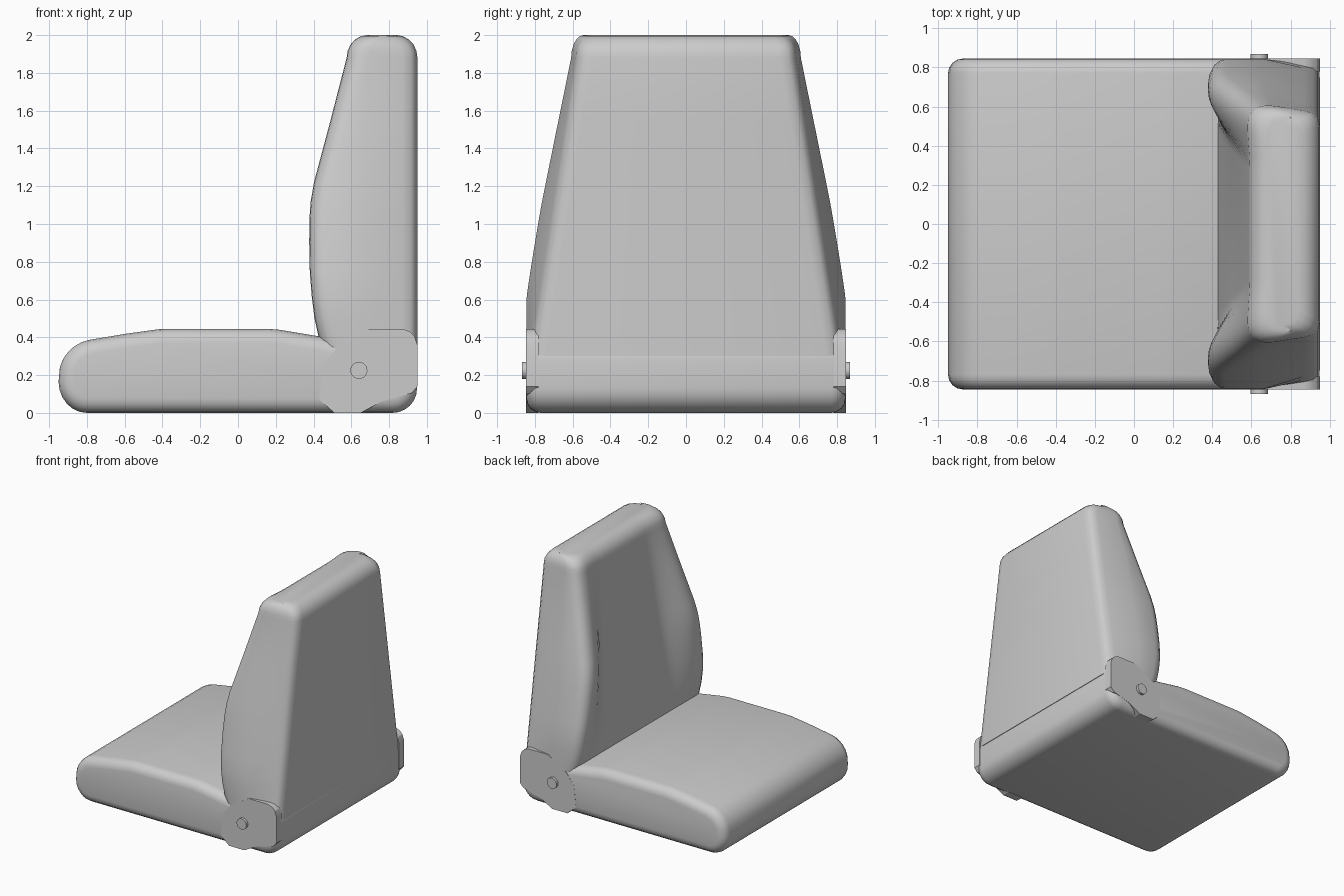
import bpy, bmesh, math

old = bpy.data.objects.get("Cube")
if old:
    bpy.data.objects.remove(old, do_unlink=True)

grey = bpy.data.materials.new("seat grey")
grey.use_nodes = True
grey.diffuse_color = (0.6, 0.6, 0.6, 1)
grey.node_tree.nodes["Principled BSDF"].inputs["Base Color"].default_value = (0.6, 0.6, 0.6, 1)


def finish(name, bm, bevel=0, angle=40):
    bmesh.ops.recalc_face_normals(bm, faces=bm.faces)
    mesh = bpy.data.meshes.new(name)
    bm.to_mesh(mesh)
    bm.free()
    mesh.materials.append(grey)
    ob = bpy.data.objects.new(name, mesh)
    bpy.context.collection.objects.link(ob)
    bpy.ops.object.select_all(action='DESELECT')
    ob.select_set(True)
    bpy.context.view_layer.objects.active = ob
    if bevel:
        mod = ob.modifiers.new("rounded_edges", 'BEVEL')
        mod.width = bevel
        mod.segments = 4
        mod.limit_method = 'ANGLE'
        mod.angle_limit = math.radians(60)
        mod.use_clamp_overlap = False
        bpy.ops.object.modifier_apply(modifier=mod.name)
    bpy.ops.object.shade_smooth_by_angle(angle=math.radians(angle))
    return ob


def loft(rings):
    """Closed skin through rings of equal length, capped at both ends."""
    bm = bmesh.new()
    rows = [[bm.verts.new(p) for p in ring] for ring in rings]
    n = len(rows[0])
    for a, b in zip(rows, rows[1:]):
        for i in range(n):
            j = (i + 1) % n
            bm.faces.new((a[i], a[j], b[j], b[i]))
    bm.faces.new(rows[0])
    bm.faces.new(rows[-1])
    return bm


def extrude_y(profile, y0, y1):
    return loft([[(x, y, z) for x, z in profile] for y in (y0, y1)])


def arc(cx, cz, rx, rz, a0, a1, steps=6):
    angles = [math.radians(a0 + (a1 - a0) * i / steps) for i in range(steps + 1)]
    return [(cx + rx * math.cos(a), cz + rz * math.sin(a)) for a in angles]


# Seat cushion: side profile extruded across the width
profile = arc(-0.8, 0.165, 0.15, 0.165, 270, 180)
profile += arc(-0.75, 0.19, 0.2, 0.2, 165, 100, 5)
profile += [(-0.6, 0.418), (-0.42, 0.443), (-0.38, 0.445), (0.16, 0.445), (0.22, 0.44),
            (0.43, 0.405), (0.6, 0.38), (0.948, 0.36)]
profile += arc(0.818, 0.13, 0.13, 0.13, 0, -90)
finish("seat_cushion", extrude_y(profile, -0.845, 0.845), bevel=0.075)


# Backrest: horizontal sections with side wings and a hollow middle
def section(z, rim, wide, inset):
    zc = min(z, 1.88)
    back = 0.95 - inset
    yb = 0.80 - (zc - 0.45) * 0.155 - inset * 0.6
    yw = wide - inset * 0.6
    hollow = 0.43 + (zc - 0.42) * 0.107 + inset
    inner = 0.45 - (zc - 0.42) * 0.115
    half = [(back, yb - 0.08), (back - 0.01, yb - 0.035), (back - 0.035, yb - 0.008),
            (back - 0.08, yb + 0.005), (max(0.66, rim + 0.12), yw), (rim + 0.09, yw),
            (rim + 0.05, yw - 0.008), (rim + 0.02, yw - 0.03), (rim + 0.004, yw - 0.065)]
    start = yw - 0.10
    for i in range(9):
        t = i / 8
        s = t * t * (3 - 2 * t)
        half.append((rim + (hollow - rim) * s, start + (inner - start) * t))
    full = half + [(x, -y) for x, y in reversed(half)]
    return [(x, y, z) for x, y in full]


rows = [(0.30, 0.465, 0.845), (0.40, 0.427, 0.845), (0.50, 0.405, 0.845), (0.62, 0.39, 0.843),
        (0.75, 0.38, 0.824), (0.90, 0.377, 0.80), (1.03, 0.378, 0.778), (1.12, 0.385, 0.762),
        (1.22, 0.402, 0.742), (1.55, 0.49, 0.675), (1.88, 0.575, 0.608)]
rings = [section(z, rim, wide, 0) for z, rim, wide in rows]
for i in range(1, 6):
    a = math.radians(18 * i)
    d = 0.11 * (1 - math.cos(a))
    rings.append(section(1.88 + 0.12 * math.sin(a), 0.575 + d, 0.608, d))
finish("backrest", loft(rings))

# Hinge plates and pivot pins on both sides
plate = [(0.43, 0.07), (0.51, 0), (0.65, 0), (0.76, 0.06), (0.92, 0.105), (0.95, 0.14),
         (0.95, 0.36), (0.935, 0.405), (0.91, 0.43), (0.87, 0.445), (0.69, 0.445),
         (0.52, 0.34), (0.45, 0.25)]
for side, s in (("left", 1), ("right", -1)):
    finish(side + "_hinge_plate", extrude_y(plate, s * 0.78, s * 0.846), angle=25)
    pin = arc(0.64, 0.225, 0.045, 0.045, 0, 345, 23)
    finish(side + "_pivot_pin", extrude_y(pin, s * 0.8, s * 0.868))
